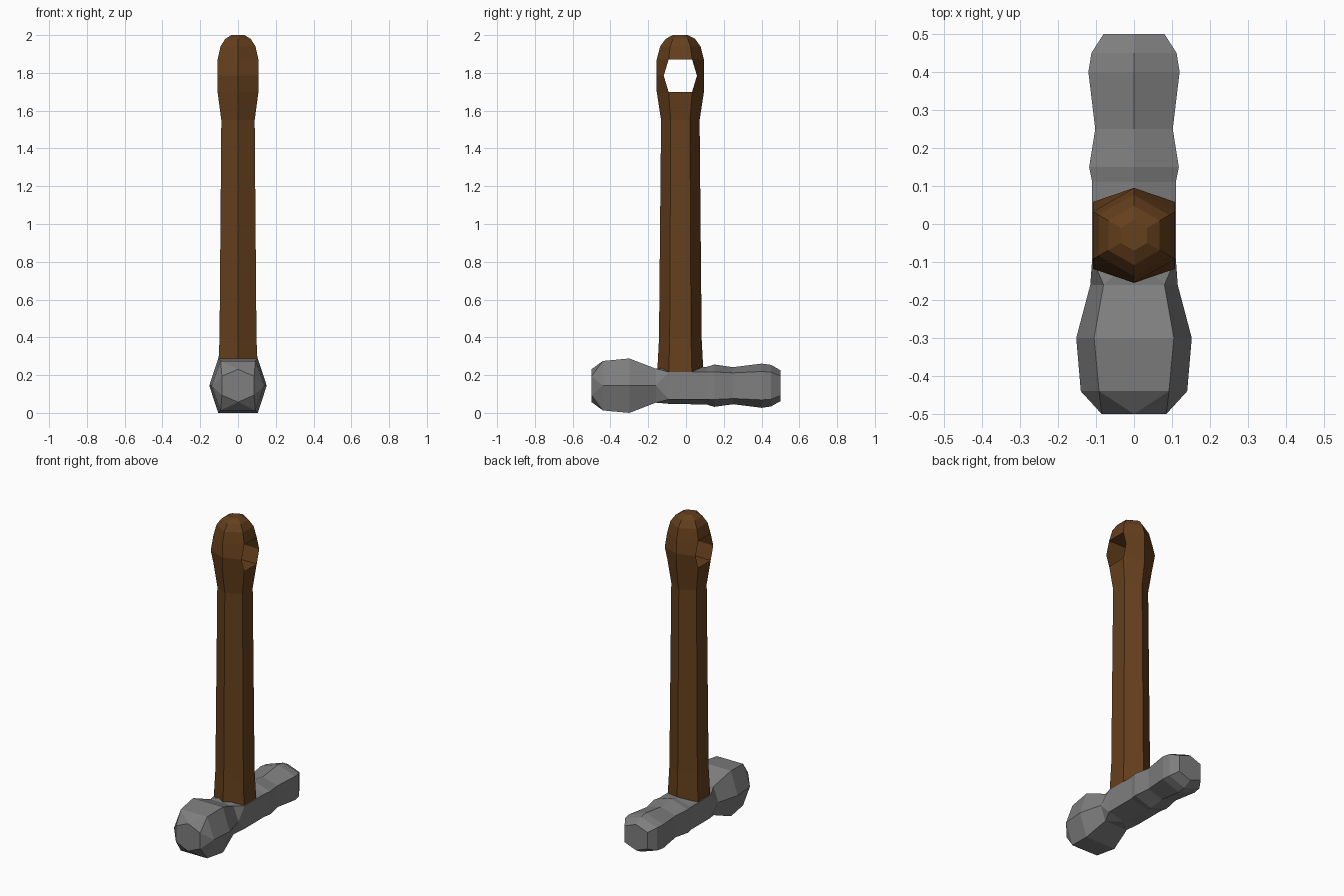
import bpy, bmesh
from math import sin, cos, radians

if "Cube" in bpy.data.objects:
    bpy.data.objects.remove(bpy.data.objects["Cube"])


def material(name, color):
    m = bpy.data.materials.new(name)
    m.diffuse_color = (*color, 1)
    m.use_nodes = True
    m.node_tree.nodes["Principled BSDF"].inputs["Base Color"].default_value = m.diffuse_color
    return m


def finish(bm, name, mat):
    bmesh.ops.recalc_face_normals(bm, faces=bm.faces[:])
    mesh = bpy.data.meshes.new(name)
    bm.to_mesh(mesh)
    bm.free()
    mesh.materials.append(mat)
    obj = bpy.data.objects.new(name, mesh)
    bpy.context.collection.objects.link(obj)


def bridge(bm, a, b, skip=()):
    for i in range(6):
        if i not in skip:
            j = (i + 1) % 6
            bm.faces.new((a[i], a[j], b[j], b[i]))


def bridge_offset(bm, a, b):
    # hexagons turned half a side against each other
    for i in range(6):
        j = (i + 1) % 6
        bm.faces.new((a[i], a[j], b[i]))
        bm.faces.new((b[i], a[j], b[j]))


ZC = 0.144  # height of the head axis


def flat_ring(bm, y, side, half_top, top):
    pts = [(side, 0), (half_top, top), (-half_top, top),
           (-side, 0), (-half_top, -top), (half_top, -top)]
    return [bm.verts.new((x, y, ZC + z)) for x, z in pts]


def pointed_ring(bm, y, side, half_side, apex):
    pts = [(side, half_side), (0, apex), (-side, half_side),
           (-side, -half_side), (0, -apex), (side, -half_side)]
    return [bm.verts.new((x, y, ZC + z)) for x, z in pts]


# Hammer head: flat-topped striking end, pointed-top neck and peen
bm = bmesh.new()
face = pointed_ring(bm, -0.5, 0.085, 0.05, 0.087)
strike = [flat_ring(bm, *r) for r in (
    (-0.44, 0.14, 0.092, 0.131), (-0.30, 0.152, 0.105, 0.144),
    (-0.16, 0.115, 0.08, 0.09))]
peen = [pointed_ring(bm, *r) for r in (
    (-0.09, 0.11, 0.072, 0.096), (0.11, 0.11, 0.072, 0.1),
    (0.15, 0.118, 0.073, 0.112), (0.25, 0.102, 0.068, 0.098),
    (0.40, 0.12, 0.075, 0.117), (0.45, 0.112, 0.072, 0.11),
    (0.5, 0.08, 0.052, 0.082))]
bm.faces.new(face)
bm.faces.new(peen[-1])
bridge_offset(bm, strike[0], face)
bridge_offset(bm, strike[-1], peen[0])
for part in (strike, peen):
    for a, b in zip(part, part[1:]):
        bridge(bm, a, b)
finish(bm, "hammer_head", material("steel", (0.21, 0.21, 0.21)))

# Handle: hexagonal shaft with a rounded grip and a hole through it
bm = bmesh.new()
profile = [(0.15, 0.126), (0.22, 0.122), (0.39, 0.113), (1.55, 0.102),
           (1.70, 0.125), (1.785, 0.125), (1.87, 0.125), (1.94, 0.107),
           (1.98, 0.078), (2.0, 0.04)]
rings = []
for z, r in profile:
    ring = [bm.verts.new((r * cos(radians(60 * i - 30)),
                          r * sin(radians(60 * i - 30)) - 0.03, z))
            for i in range(6)]
    rings.append(ring)
LOW, MID, HIGH = rings[4:7]
for i, y in ((0, -0.118), (1, 0.058), (3, 0.058), (4, -0.118)):
    MID[i].co.y = y
for k, (a, b) in enumerate(zip(rings, rings[1:])):
    bridge(bm, a, b, (0, 3) if k in (4, 5) else ())
bm.faces.new(rings[0])
bm.faces.new(rings[-1])
right = [LOW[0], LOW[1], MID[1], HIGH[1], HIGH[0], MID[0]]
left = [LOW[4], LOW[3], MID[3], HIGH[3], HIGH[4], MID[4]]
bridge(bm, right, left)
finish(bm, "handle", material("wood", (0.13, 0.05, 0.012)))
